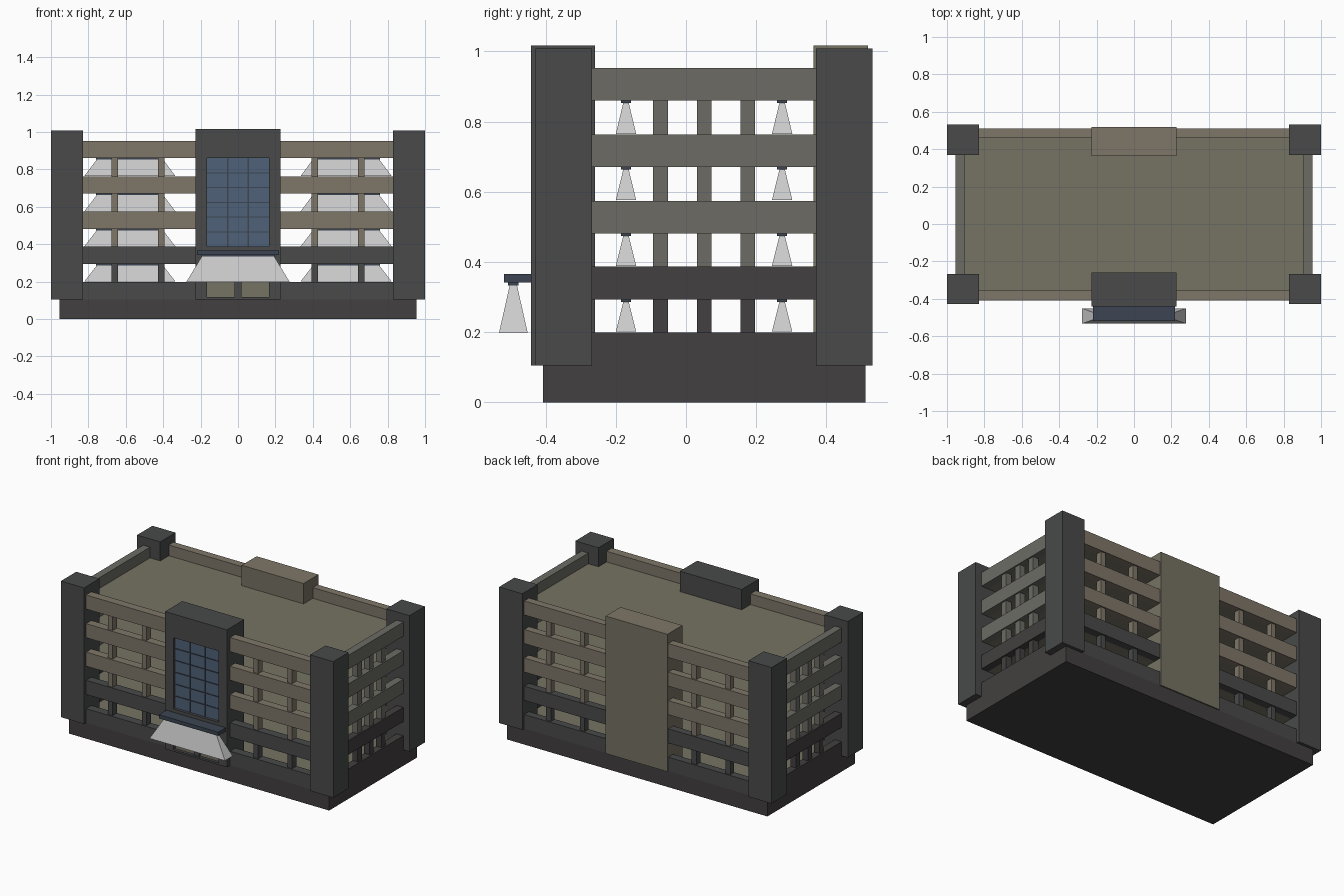
import bpy, bmesh

if "Cube" in bpy.data.objects:
    bpy.data.objects.remove(bpy.data.objects["Cube"])


def material(name, rgb):
    m = bpy.data.materials.new(name)
    m.diffuse_color = (*rgb, 1)
    m.use_nodes = True
    m.node_tree.nodes["Principled BSDF"].inputs["Base Color"].default_value = m.diffuse_color
    return m


TAN = material("tan_stone", (0.21, 0.18, 0.14))
OLIVE = material("olive_stone", (0.18, 0.17, 0.125))
GREY = material("side_stone", (0.15, 0.148, 0.13))
DARK = material("dark_stone", (0.065, 0.067, 0.066))
BASE = material("base_stone", (0.055, 0.05, 0.05))
GLASS = material("blue_glass", (0.08, 0.12, 0.19))
NAVY = material("navy_metal", (0.045, 0.06, 0.085))
GLOW = material("light_glow", (0.6, 0.6, 0.6))


def add_box(bm, x0, x1, y0, y1, z0, z1, sx=1, sy=1):
    """Box whose top shrinks by sx, sy about its centre."""
    cx, cy = (x0 + x1) / 2, (y0 + y1) / 2
    for v in bmesh.ops.create_cube(bm, size=1)["verts"]:
        top = v.co.z > 0
        v.co.x = cx + v.co.x * (x1 - x0) * (sx if top else 1)
        v.co.y = cy + v.co.y * (y1 - y0) * (sy if top else 1)
        v.co.z = z1 if top else z0


def build(name, boxes, mat):
    bm = bmesh.new()
    for b in boxes:
        add_box(bm, *b)
    me = bpy.data.meshes.new(name)
    bm.to_mesh(me)
    bm.free()
    me.materials.append(mat)
    ob = bpy.data.objects.new(name, me)
    bpy.context.collection.objects.link(ob)
    return ob


# Overall wall lines
X, XI = 0.955, 0.905
YF, YFI, YB, YBI = -0.408, -0.352, 0.511, 0.46
BANDS = [(0.105, 0.199), (0.293, 0.387), (0.481, 0.574), (0.67, 0.763), (0.86, 0.953)]

# Base plinth
build("base", [(-X, X, YF, YB, 0, 0.105)], BASE)

# Corner pillars
build("corner_pillars",
      [(min(s * 0.83, s), max(s * 0.83, s), y, y + 0.161, 0.105, 1.008)
       for s in (-1, 1) for y in (-0.429, 0.37)], DARK)

# Storey bands, floor slabs and window posts
for i, (z0, z1) in enumerate(BANDS):
    low = i < 2
    build(f"long_bands_{i}", [(-X, X, YF, YFI, z0, z1), (-X, X, YBI, YB, z0, z1)],
          DARK if low else TAN)
    build(f"side_bands_{i}", [(-X, -XI, YFI, YBI, z0, z1), (XI, X, YFI, YBI, z0, z1)],
          BASE if low else GREY)
    slab = "roof" if i == 4 else f"floor_{i}"
    build(slab, [(-XI, XI, YFI, YBI, z0, z0 + 0.022)], OLIVE)
    if i == 4:
        break
    zt = BANDS[i + 1][0]
    long_posts, side_posts, lamps, beams = [], [], [], []
    for s in (-1, 1):
        for x in (0.41, 0.659):
            for y0, y1 in ((YF + 0.01, YFI), (YBI, YB - 0.01)):
                long_posts.append((s * x - 0.017, s * x + 0.017, y0, y1, z1, zt))
        for y in (-0.073, 0.052, 0.176):
            xs = sorted((s * XI, s * (X - 0.01)))
            side_posts.append((*xs, y - 0.021, y + 0.021, z1, zt))
        # Ceiling lamps with flared light beams
        cx = s * 0.578
        for y in (-0.171, 0.274):
            lamps.append((cx - 0.18, cx + 0.18, y - 0.014, y + 0.014, zt - 0.007, zt))
            beams.append((cx - 0.243, cx + 0.243, y - 0.029, y + 0.029,
                          z1 + 0.002, zt - 0.007, 0.73, 0.27))
    build(f"long_posts_{i}", long_posts, DARK if i == 0 else TAN)
    build(f"side_posts_{i}", side_posts, BASE if i == 0 else GREY)
    build(f"ceiling_lamps_{i}", lamps, NAVY)
    build(f"light_beams_{i}", beams, GLOW)

# Front entrance tower: jambs, header, lintel and core
T, W, F, R = 0.227, 0.165, -0.441, -0.418
build("entrance_tower", [
    (-T, -W, F, R, 0.105, 1.017), (W, T, F, R, 0.105, 1.017),
    (-W, W, F, R, 0.86, 1.017), (-W, W, F, R, 0.335, 0.387),
    (-W, W, F, R, 0.105, 0.117),
    (-T, T, R, -0.26, 0.105, 1.017),
    (-0.02, 0.02, F + 0.006, R, 0.117, 0.335)], DARK)
build("entrance_doors", [(-W, -0.02, R - 0.004, R, 0.117, 0.335),
                         (0.02, W, R - 0.004, R, 0.117, 0.335)], OLIVE)

# Tall window and its glazing bars
build("tall_window", [(-W, W, R - 0.005, R, 0.387, 0.86)], GLASS)
bars = [(x - 0.003, x + 0.003, R - 0.009, R, 0.387, 0.86) for x in (-0.055, 0.055)]
bars += [(-W, W, R - 0.009, R, z - 0.003, z + 0.003)
         for z in (0.387 + 0.0788 * k for k in range(1, 6))]
build("window_bars", bars, NAVY)

# Entrance canopy with lamp and light beam
build("canopy", [(-0.218, 0.218, -0.519, F, 0.341, 0.365)], NAVY)
build("canopy_lamp", [(-0.195, 0.195, -0.507, -0.477, 0.333, 0.341)], NAVY)
build("canopy_beam", [(-0.277, 0.277, -0.533, -0.451, 0.197, 0.334, 0.7, 0.25)], GLOW)

# Rear stair tower with a tan top
rear = build("rear_tower", [(-T, T, 0.363, 0.519, 0.105, 1.017)], OLIVE)
rear.data.materials.append(TAN)
for p in rear.data.polygons:
    if p.normal.z > 0.5:
        p.material_index = 1
